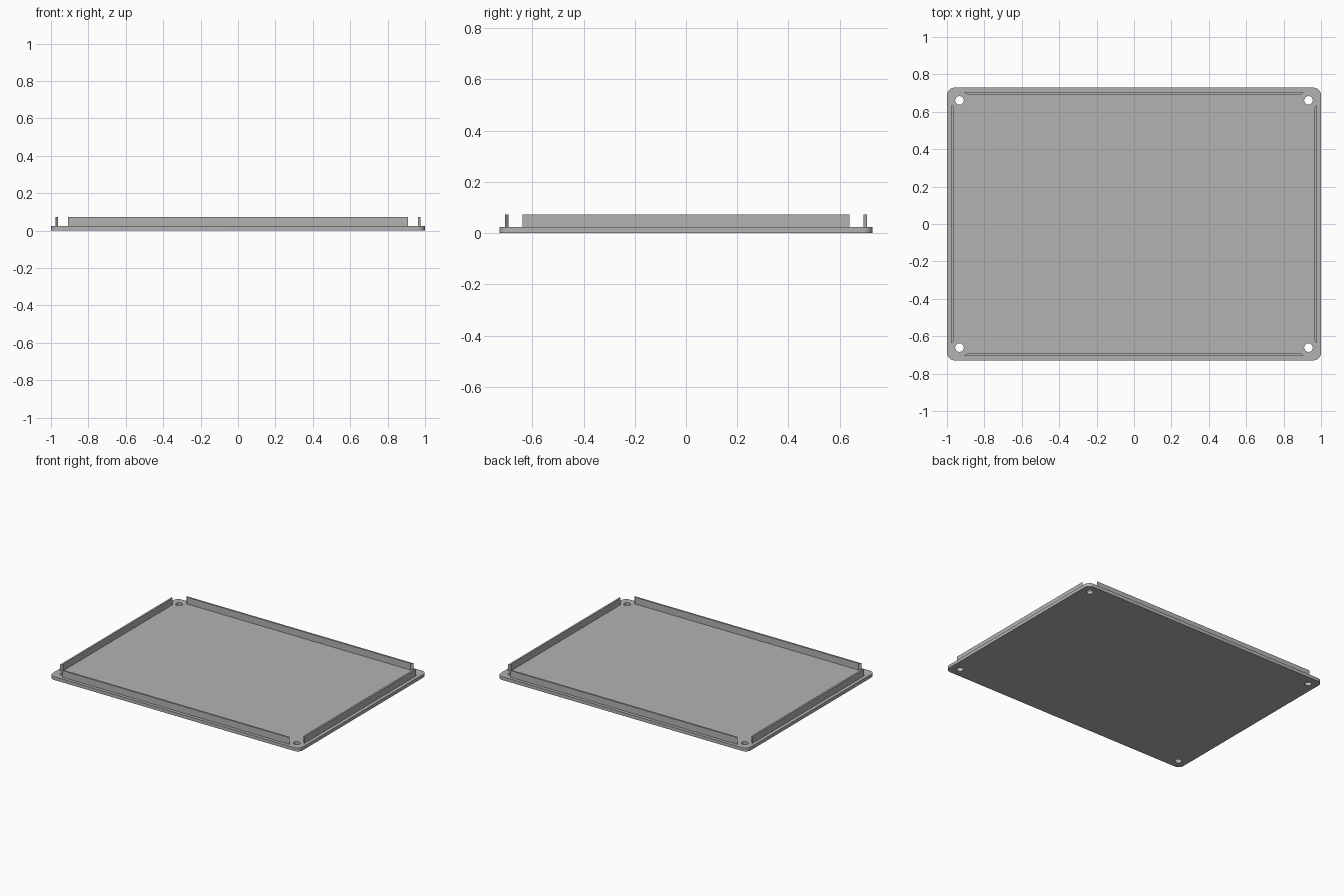
import bpy
import bmesh
from math import cos, sin, pi, radians
from mathutils import Vector

cube = bpy.data.objects.get("Cube")
if cube:
    bpy.data.objects.remove(cube, do_unlink=True)

# Overall sizes
HALF_X, HALF_Y = 1.0, 0.729
THICK, TOP = 0.024, 0.072
CORNER = 0.04
HOLE_X, HOLE_Y, HOLE_R = 0.933, 0.661, 0.023
RAIL = 0.013

grey = bpy.data.materials.new("plain grey")
grey.use_nodes = True
colour = (0.45, 0.45, 0.45, 1)
grey.diffuse_color = colour
grey.node_tree.nodes["Principled BSDF"].inputs["Base Color"].default_value = colour


def arc(cx, cy, r, start, sweep, steps):
    return [(cx + r * cos(start + sweep * i / steps),
             cy + r * sin(start + sweep * i / steps)) for i in range(steps + 1)]


def prism(name, loops, z0, z1):
    """Extrude an outline, with any holes, from z0 to z1."""
    bm = bmesh.new()
    edges = []
    for loop in loops:
        vs = [bm.verts.new((x, y, z0)) for x, y in loop]
        edges += [bm.edges.new((a, b)) for a, b in zip(vs, vs[1:] + vs[:1])]
    bmesh.ops.triangle_fill(bm, edges=edges, use_beauty=True, normal=(0, 0, 1))
    out = bmesh.ops.extrude_face_region(bm, geom=bm.faces[:], use_keep_orig=True)
    top = [g for g in out["geom"] if isinstance(g, bmesh.types.BMVert)]
    bmesh.ops.translate(bm, verts=top, vec=Vector((0, 0, z1 - z0)))
    bmesh.ops.recalc_face_normals(bm, faces=bm.faces[:])
    mesh = bpy.data.meshes.new(name)
    bm.to_mesh(mesh)
    bm.free()
    mesh.materials.append(grey)
    obj = bpy.data.objects.new(name, mesh)
    bpy.context.collection.objects.link(obj)
    bpy.ops.object.select_all(action='DESELECT')
    obj.select_set(True)
    bpy.context.view_layer.objects.active = obj
    bpy.ops.object.shade_smooth_by_angle(angle=radians(30))
    return obj


# Base plate with rounded corners and a screw hole in each corner
quadrants = [(1, 1), (-1, 1), (-1, -1), (1, -1)]
outline = []
holes = []
for i, (sx, sy) in enumerate(quadrants):
    outline += arc(sx * (HALF_X - CORNER), sy * (HALF_Y - CORNER),
                   CORNER, i * pi / 2, pi / 2, 8)
    holes.append(arc(sx * HOLE_X, sy * HOLE_Y, HOLE_R, 0, 2 * pi, 32)[:-1])
prism("base_plate", [outline] + holes, 0, THICK)


# Upright rails with mitred ends, longer on the outer face
def rail(name, outer, half_length, turn):
    inner = outer - RAIL
    short = half_length - RAIL
    pts = [(-half_length, outer), (half_length, outer), (short, inner), (-short, inner)]
    pts = [(x * cos(turn) - y * sin(turn), x * sin(turn) + y * cos(turn)) for x, y in pts]
    prism(name, [pts], THICK, TOP)


rail("back_rail", 0.706, 0.908, 0)
rail("left_rail", 0.976, 0.638, -pi / 2)
rail("front_rail", 0.706, 0.908, pi)
rail("right_rail", 0.976, 0.638, pi / 2)
